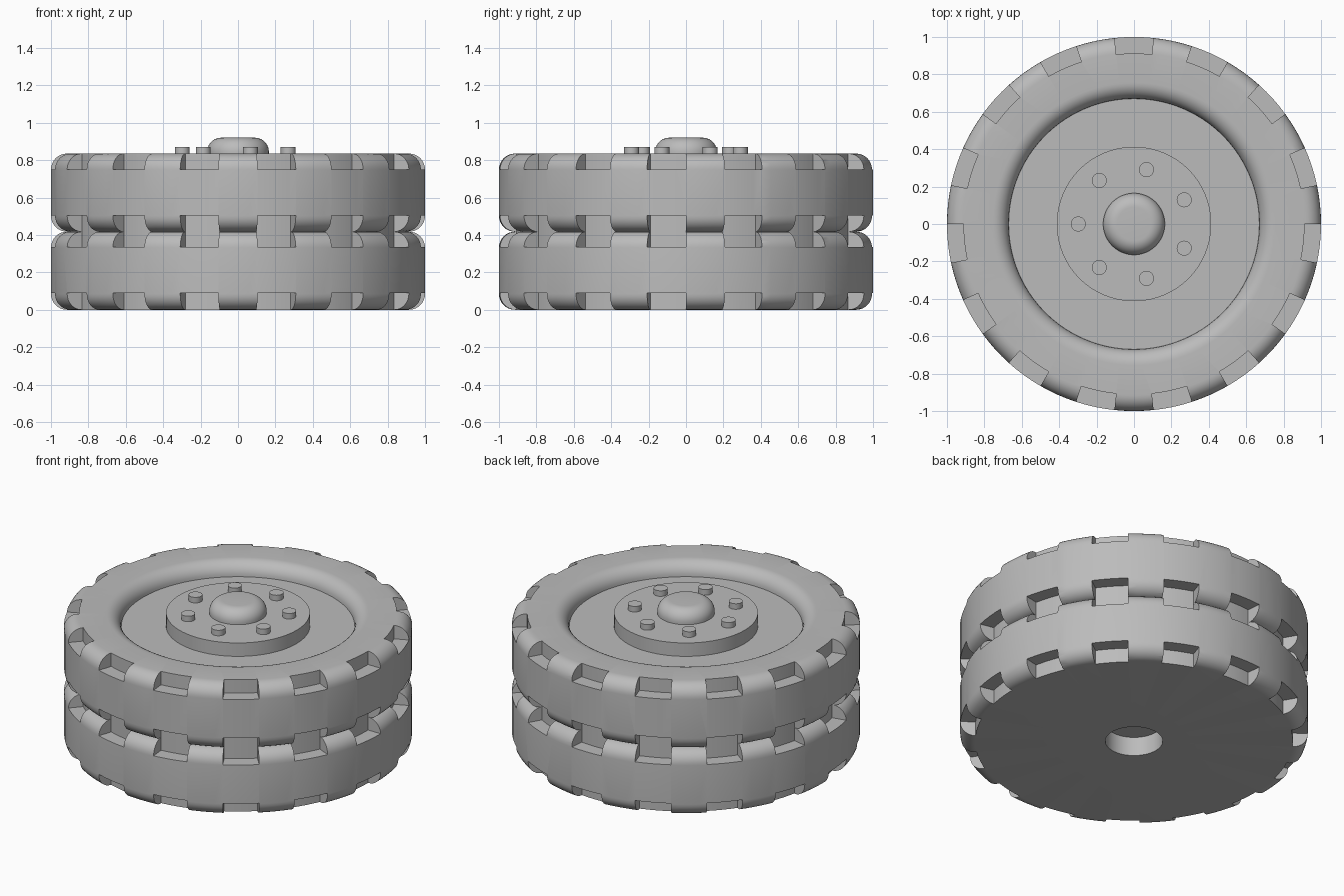
import bpy, bmesh
from math import sin, cos, pi, radians
from mathutils import Matrix

default = bpy.data.objects.get("Cube")
if default:
    bpy.data.objects.remove(default, do_unlink=True)

grey = bpy.data.materials.new("plain_grey")
grey.use_nodes = True
COLOUR = (0.5, 0.5, 0.5, 1)
grey.diffuse_color = COLOUR
grey.node_tree.nodes["Principled BSDF"].inputs["Base Color"].default_value = COLOUR


def add_object(name, bm):
    bmesh.ops.recalc_face_normals(bm, faces=bm.faces)
    mesh = bpy.data.meshes.new(name)
    bm.to_mesh(mesh)
    bm.free()
    mesh.materials.append(grey)
    obj = bpy.data.objects.new(name, mesh)
    bpy.context.collection.objects.link(obj)
    return obj


def fillet(r, z, radius, start, end, steps=8):
    """Arc of profile points around (r, z), angles in degrees."""
    angles = [radians(start + (end - start) * i / steps) for i in range(steps + 1)]
    return [(r + radius * cos(a), z + radius * sin(a)) for a in angles]


def lathe(name, profile, segments):
    """Revolve a profile that starts and ends on the axis."""
    bm = bmesh.new()
    verts = [bm.verts.new((r, 0, z)) for r, z in profile]
    edges = [bm.edges.new(pair) for pair in zip(verts, verts[1:])]
    bmesh.ops.spin(bm, geom=verts + edges, axis=(0, 0, 1), cent=(0, 0, 0),
                   angle=2 * pi, steps=segments)
    bmesh.ops.remove_doubles(bm, verts=bm.verts, dist=1e-4)
    return add_object(name, bm)


def smooth(obj, angle=30):
    bpy.ops.object.select_all(action='DESELECT')
    obj.select_set(True)
    bpy.context.view_layer.objects.active = obj
    bpy.ops.object.shade_smooth_by_angle(angle=radians(angle))


TOP = 0.835
MID = TOP / 2
ROUND = 0.085
FLOOR = 0.75
HOLE = 0.165
rim = 1 - ROUND

# Twin tyre body with axle hole below and dished face above
profile = [(0, 0.12), (HOLE, 0.12), (HOLE, 0)]
profile += fillet(rim, ROUND, ROUND, -90, 0)
profile += fillet(rim, MID - ROUND, ROUND, 0, 90)
profile += fillet(rim, MID + ROUND, ROUND, -90, 0)[1:]
profile += fillet(rim, TOP - ROUND, ROUND, 0, 90)
profile += fillet(0.67 + ROUND, TOP - ROUND, ROUND, 90, 180)
profile += [(0, FLOOR)]
tyre = lathe("twin_tyre", profile, 120)

# Tread notches: wedge cutters on the lower, middle and upper shoulders
NOTCHES = 15
bm = bmesh.new()
for k in range(NOTCHES):
    centre = pi / 2 + k * 2 * pi / NOTCHES
    arc = [centre + radians(-6 + 2 * i) for i in range(7)]
    for low, high in ((-0.1, 0.09), (0.335, 0.505), (0.75, 0.95)):
        outline = [(0.912 * cos(a), 0.912 * sin(a)) for a in arc]
        outline += [(1.1 * cos(a), 1.1 * sin(a)) for a in reversed(arc)]
        face = bm.faces.new([bm.verts.new((x, y, low)) for x, y in outline])
        grown = bmesh.ops.extrude_face_region(bm, geom=[face])["geom"]
        moved = [g for g in grown if isinstance(g, bmesh.types.BMVert)]
        bmesh.ops.translate(bm, verts=moved, vec=(0, 0, high - low))
cutter = add_object("notch_cutter", bm)
cut = tyre.modifiers.new("notches", 'BOOLEAN')
cut.operation = 'DIFFERENCE'
cut.solver = 'EXACT'
cut.object = cutter
bpy.context.view_layer.objects.active = tyre
bpy.ops.object.modifier_apply(modifier=cut.name)
bpy.data.objects.remove(cutter, do_unlink=True)
smooth(tyre)

# Raised hub plate
hub = lathe("hub_plate", [(0, FLOOR - 0.01), (0.413, FLOOR - 0.01), (0.413, TOP), (0, TOP)], 96)
smooth(hub)

# Rounded centre cap
cap = [(0, TOP - 0.01), (HOLE, TOP - 0.01)]
cap += fillet(HOLE - 0.075, 0.845, 0.075, 0, 90, 10) + [(0, 0.92)]
smooth(lathe("centre_cap", cap, 64))

# Ring of wheel bolts
for k in range(7):
    a = pi + k * 2 * pi / 7
    bolt = lathe(f"wheel_bolt_{k + 1}",
                 [(0, TOP - 0.01), (0.04, TOP - 0.01), (0.04, 0.87), (0, 0.87)], 32)
    bolt.data.transform(Matrix.Translation((0.298 * cos(a), 0.298 * sin(a), 0)))
    smooth(bolt)
